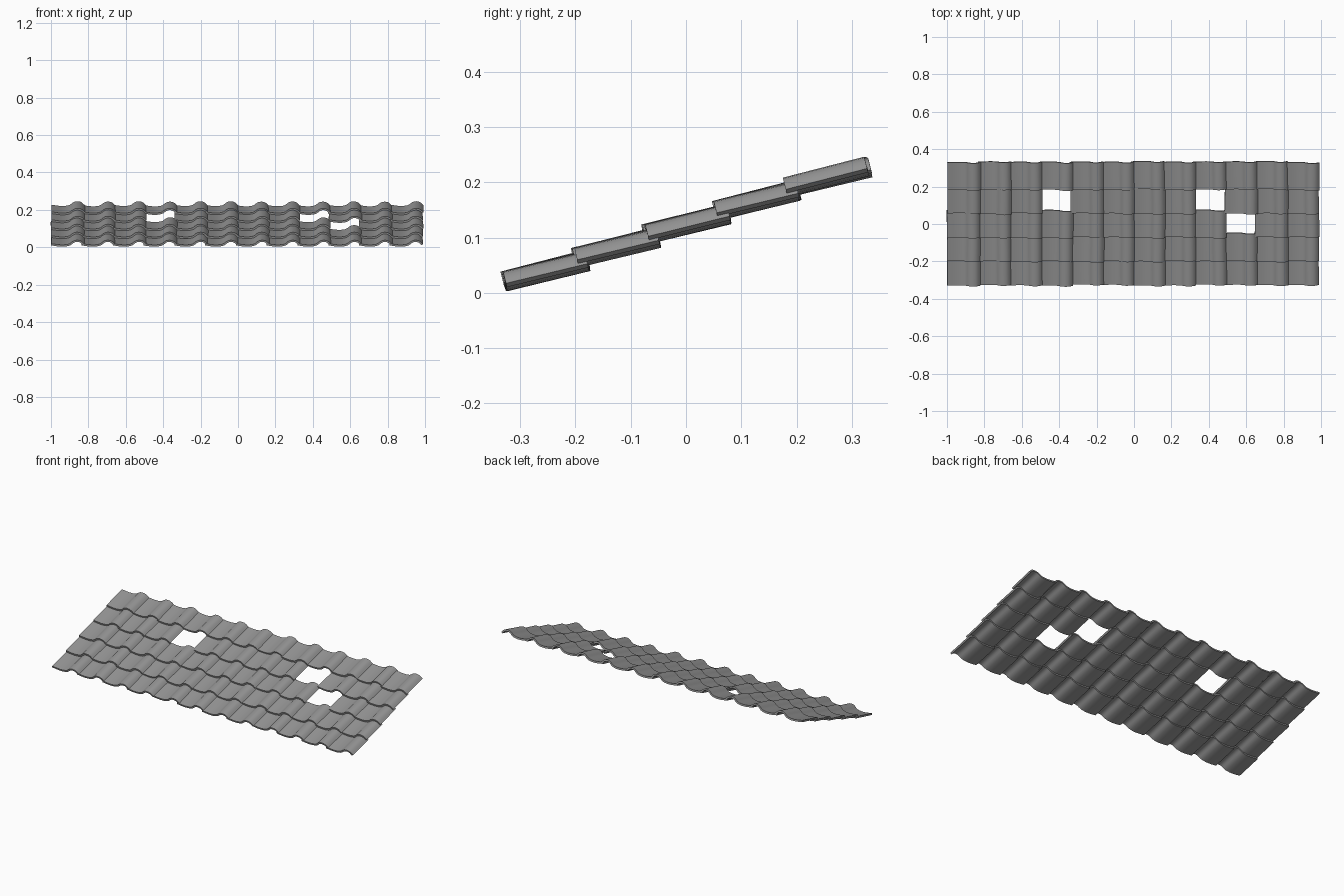
import bpy, bmesh, math, random
from mathutils import Vector, Matrix

if "Cube" in bpy.data.objects:
    bpy.data.objects.remove(bpy.data.objects["Cube"])

random.seed(4)
COLS, ROWS = 12, 5
PITCH_X, PITCH_Y, PITCH_Z = 0.1645, 0.1275, 0.0425
LENGTH, THICK = 0.152, 0.010
TILT = math.atan(0.25)
MISSING = {(3, 3), (8, 3), (9, 2)}

# S-shaped tile cross-section: shallow pan on the left, roll on the right
SECTION = [(0, .012), (.012, .0105), (.03, .0075), (.05, .0055), (.07, .0055),
           (.09, .0085), (.102, .013), (.110, .019), (.117, .025), (.127, .030),
           (.139, .0315), (.151, .030), (.161, .025), (.168, .018), (.175, .011)]


def tile_mesh():
    pts = [Vector(p) for p in SECTION]
    top, bottom = [], []
    for i, p in enumerate(pts):
        t = (pts[min(i + 1, len(pts) - 1)] - pts[max(i - 1, 0)]).normalized()
        n = Vector((-t.y, t.x)) * THICK / 2
        top.append(p + n)
        bottom.append(p - n)
    bm = bmesh.new()
    rings = []
    for y in (0, LENGTH):
        rings.append([[bm.verts.new((p.x, y, p.y)) for p in side]
                      for side in (top, bottom)])
    (t0, b0), (t1, b1) = rings
    for i in range(len(pts) - 1):
        j = i + 1
        bm.faces.new((t0[i], t0[j], t1[j], t1[i]))   # upper skin
        bm.faces.new((b0[i], b1[i], b1[j], b0[j]))   # lower skin
        bm.faces.new((t0[i], b0[i], b0[j], t0[j]))   # front end
        bm.faces.new((t1[i], t1[j], b1[j], b1[i]))   # back end
    for i in (0, -1):
        bm.faces.new((t0[i], t1[i], b1[i], b0[i]))   # long side edges
    bmesh.ops.recalc_face_normals(bm, faces=bm.faces)
    mesh = bpy.data.meshes.new("roof_tile")
    bm.to_mesh(mesh)
    bm.free()
    return mesh


mesh = tile_mesh()
slate = bpy.data.materials.new("dark_grey_clay")
slate.diffuse_color = (0.3, 0.3, 0.3, 1)
slate.use_nodes = True
slate.node_tree.nodes["Principled BSDF"].inputs["Base Color"].default_value = slate.diffuse_color
mesh.materials.append(slate)

# Overlapping courses of tiles, with slight hand-laid irregularity
first = None
for r in range(ROWS):
    for c in range(COLS):
        if (c, r) in MISSING:
            continue
        ob = bpy.data.objects.new(f"roof_tile_row{r}_col{c}", mesh)
        bpy.context.collection.objects.link(ob)
        first = first or ob
        j = lambda a: random.uniform(-a, a)
        loc = Vector((-0.998 + c * PITCH_X + j(.002),
                      -0.323 + r * PITCH_Y + j(.003),
                      0.003 + r * PITCH_Z))
        turn = Matrix.Rotation(j(.015), 4, 'Z') @ Matrix.Rotation(TILT + j(.01), 4, 'X')
        ob.matrix_world = Matrix.Translation(loc) @ turn

# Smooth shading with crisp tile edges (mesh is shared)
bpy.context.view_layer.objects.active = first
first.select_set(True)
bpy.ops.object.shade_smooth_by_angle(angle=math.radians(40))
